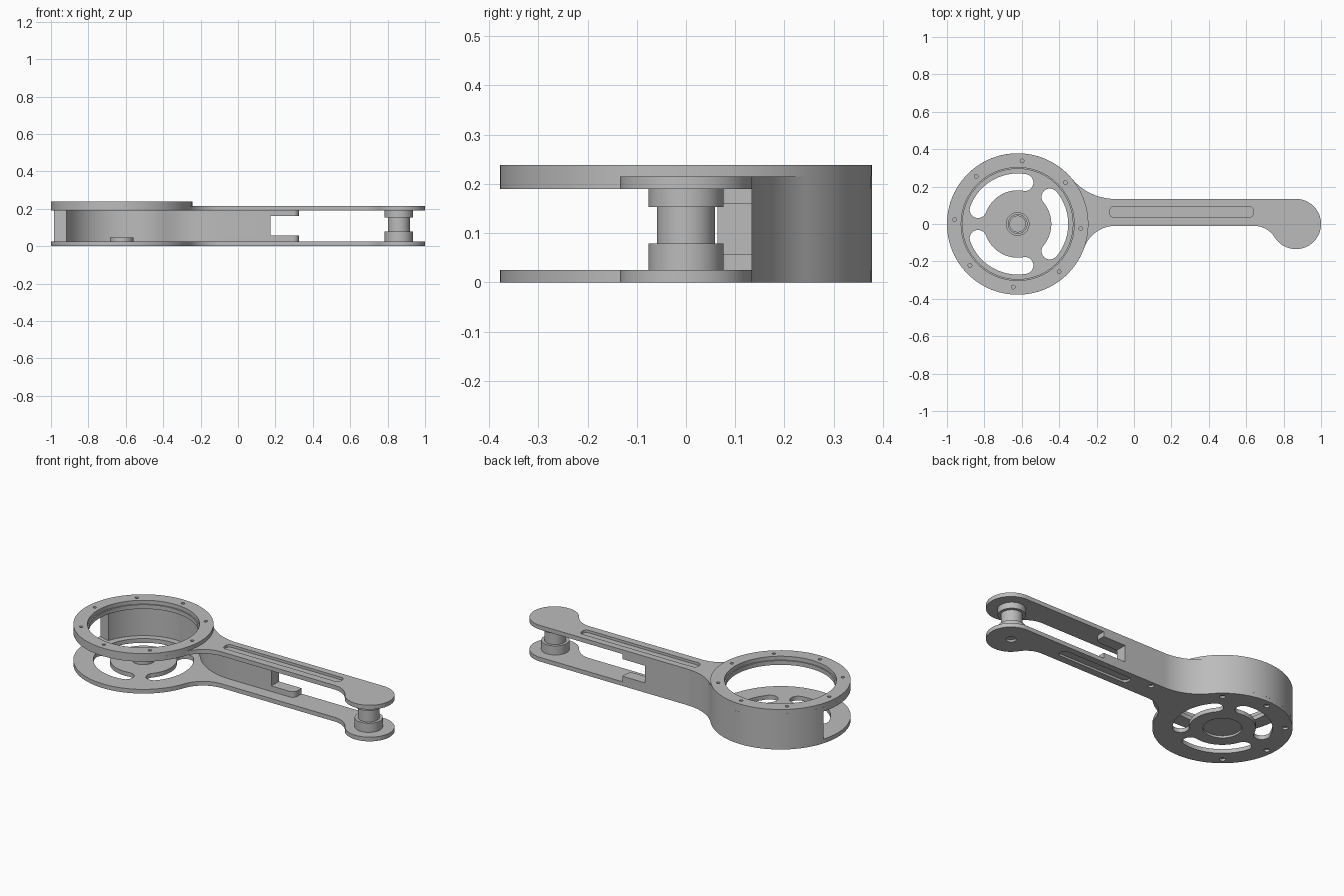
import bpy, bmesh
from math import cos, sin, radians, degrees, atan2, hypot

cube = bpy.data.objects.get("Cube")
if cube:
    bpy.data.objects.remove(cube, do_unlink=True)

grey = bpy.data.materials.new("machined grey")
grey.use_nodes = True
colour = (0.5, 0.5, 0.5, 1)
grey.diffuse_color = colour
grey.node_tree.nodes["Principled BSDF"].inputs["Base Color"].default_value = colour

# Main dimensions
BIG, BIG_R = (-0.622, 0.0), 0.378
TIP, TIP_R = (0.866, 0.0), 0.134
ARM_TOP, ARM_LOW = 0.134, -0.01
NECK_X, TIP_X = -0.1, 0.64
WALL = 0.07
BASE_Z, ROOF_Z, ARM_Z, RING_Z = 0.025, 0.19, 0.215, 0.238


def arc(c, r, a, b, n=32):
    return [(c[0] + r * cos(radians(a + (b - a) * i / n)),
             c[1] + r * sin(radians(a + (b - a) * i / n))) for i in range(n + 1)]


def circle(c, r, n=64):
    return arc(c, r, 0, 360, n)[:-1]


def polar(r, a):
    return BIG[0] + r * cos(radians(a)), BIG[1] + r * sin(radians(a))


def slab(name, z0, z1, *loops):
    """Extrude an outline, with any further loops as holes."""
    curve = bpy.data.curves.new(name, 'CURVE')
    curve.dimensions, curve.fill_mode = '2D', 'BOTH'
    curve.extrude = (z1 - z0) / 2
    for loop in loops:
        pts = []
        for p in loop:
            if not pts or hypot(p[0] - pts[-1][0], p[1] - pts[-1][1]) > 1e-4:
                pts.append(p)
        if hypot(pts[0][0] - pts[-1][0], pts[0][1] - pts[-1][1]) < 1e-4:
            pts.pop()
        spline = curve.splines.new('POLY')
        spline.points.add(len(pts) - 1)
        for sp, p in zip(spline.points, pts):
            sp.co = (p[0], p[1], 0, 1)
        spline.use_cyclic_u = True
    temp = bpy.data.objects.new(name + " profile", curve)
    bpy.context.collection.objects.link(temp)
    bpy.context.view_layer.update()
    mesh = bpy.data.meshes.new_from_object(
        temp.evaluated_get(bpy.context.evaluated_depsgraph_get()))
    bpy.data.objects.remove(temp, do_unlink=True)
    bm = bmesh.new()
    bm.from_mesh(mesh)
    bmesh.ops.remove_doubles(bm, verts=bm.verts, dist=1e-5)
    bmesh.ops.recalc_face_normals(bm, faces=bm.faces)
    bmesh.ops.translate(bm, verts=bm.verts, vec=(0, 0, (z0 + z1) / 2))
    bm.to_mesh(mesh)
    bm.free()
    mesh.materials.clear()
    mesh.materials.append(grey)
    obj = bpy.data.objects.new(name, mesh)
    bpy.context.collection.objects.link(obj)
    bpy.ops.object.select_all(action='DESELECT')
    obj.select_set(True)
    bpy.context.view_layer.objects.active = obj
    bpy.ops.object.shade_smooth_by_angle(angle=radians(30))
    return obj


def fillet(c, r, x, edge, side):
    """Centre, radius and tangent angle of a fillet from a disc to an edge."""
    d, e = x - c[0], side * edge
    f = (d * d + e * e - r * r) / (2 * (r - e))
    centre = (x, edge + side * f)
    return centre, f, degrees(atan2(side * (e + f), abs(d)))


# Shared plate outline: big disc, straight arm, small disc
up_c, up_r, up_a = fillet(BIG, BIG_R, NECK_X, ARM_TOP, 1)
lo_c, lo_r, lo_a = fillet(BIG, BIG_R, NECK_X, ARM_LOW, -1)
tip_c, tip_r, tip_a = fillet(TIP, TIP_R, TIP_X, ARM_LOW, -1)
plate = (arc(BIG, BIG_R, up_a, 360 + lo_a, 96)
         + arc(lo_c, lo_r, 180 + lo_a, 90)
         + arc(tip_c, tip_r, 90, -tip_a)
         + arc(TIP, TIP_R, 180 - tip_a, 450, 64)
         + arc(up_c, up_r, 270, 180 + up_a))


def arm_slot(x0, x1, y0=0.035, y1=0.094, r=0.024):
    return (arc((x1 - r, y0 + r), r, -90, 0, 8) + arc((x1 - r, y1 - r), r, 0, 90, 8)
            + arc((x0 + r, y1 - r), r, 90, 180, 8) + arc((x0 + r, y0 + r), r, 180, 270, 8))


def curved_window(mid, half=40, r=0.225, w=0.045):
    a, b = mid - half, mid + half
    return (arc(BIG, r + w, a, b) + arc(polar(r, b), w, b, b + 180, 16)
            + arc(BIG, r - w, b, a) + arc(polar(r, a), w, a + 180, a + 360, 16))


# Lower plate: windows go through, pocket and screw holes open downwards
windows = [curved_window(a) for a in (0, 120, 240)]
screws = [circle(polar(0.338, 50 + 45 * i), 0.016, 20) for i in range(5)]
screws.append(circle((-0.035, 0.1), 0.016, 20))
slab("lower_plate_underside", 0, 0.013, plate, *windows, *screws,
     circle(BIG, 0.105), arm_slot(0.09, 0.57), circle(TIP, 0.028, 32))
slab("lower_plate", 0.013, BASE_Z, plate, *windows)

# Hub boss with a stepped bore
slab("hub_boss", BASE_Z, 0.047, circle(BIG, 0.063), circle(BIG, 0.05))
slab("hub_bore_step", BASE_Z, 0.038, circle(BIG, 0.05), circle(BIG, 0.042))

# Upper plate with a shallow slot, and the raised mounting ring
bore = circle(BIG, 0.295, 96)
slab("upper_plate", ROOF_Z, 0.2, plate, bore)
slab("upper_plate_top", 0.2, ARM_Z, plate, bore, arm_slot(-0.13, 0.638))
slab("mounting_ring", ARM_Z, RING_Z, circle(BIG, BIG_R, 96), circle(BIG, 0.302, 96),
     *[circle(polar(0.338, 45 * i - 4), 0.01, 16) for i in range(8)])


# Back wall: follows the rim, then the arm
def wall(end):
    return (arc(BIG, BIG_R, 163, up_a, 64) + arc(up_c, up_r, 180 + up_a, 270)
            + end + arc(up_c, up_r + WALL, 270, 180 + up_a)
            + arc(BIG, BIG_R - WALL, up_a, 163, 64))


inner = ARM_TOP - WALL
square_end = [(0.175, ARM_TOP), (0.175, inner)]
tongue_end = [(0.325, ARM_TOP)] + arc((0.295, inner + 0.03), 0.03, 0, -90, 8)
slab("wall_lower_tongue", BASE_Z, 0.058, wall(tongue_end))
slab("back_wall", 0.058, 0.16, wall(square_end))
slab("wall_upper_tongue", 0.16, ROOF_Z, wall(tongue_end))

# Roller between the small discs
for name, z0, z1, r in (("roller_lower_collar", BASE_Z, 0.079, 0.076),
                        ("roller_core", 0.079, 0.153, 0.059),
                        ("roller_upper_collar", 0.153, ROOF_Z, 0.076)):
    slab(name, z0, z1, circle((0.86, 0), r))
